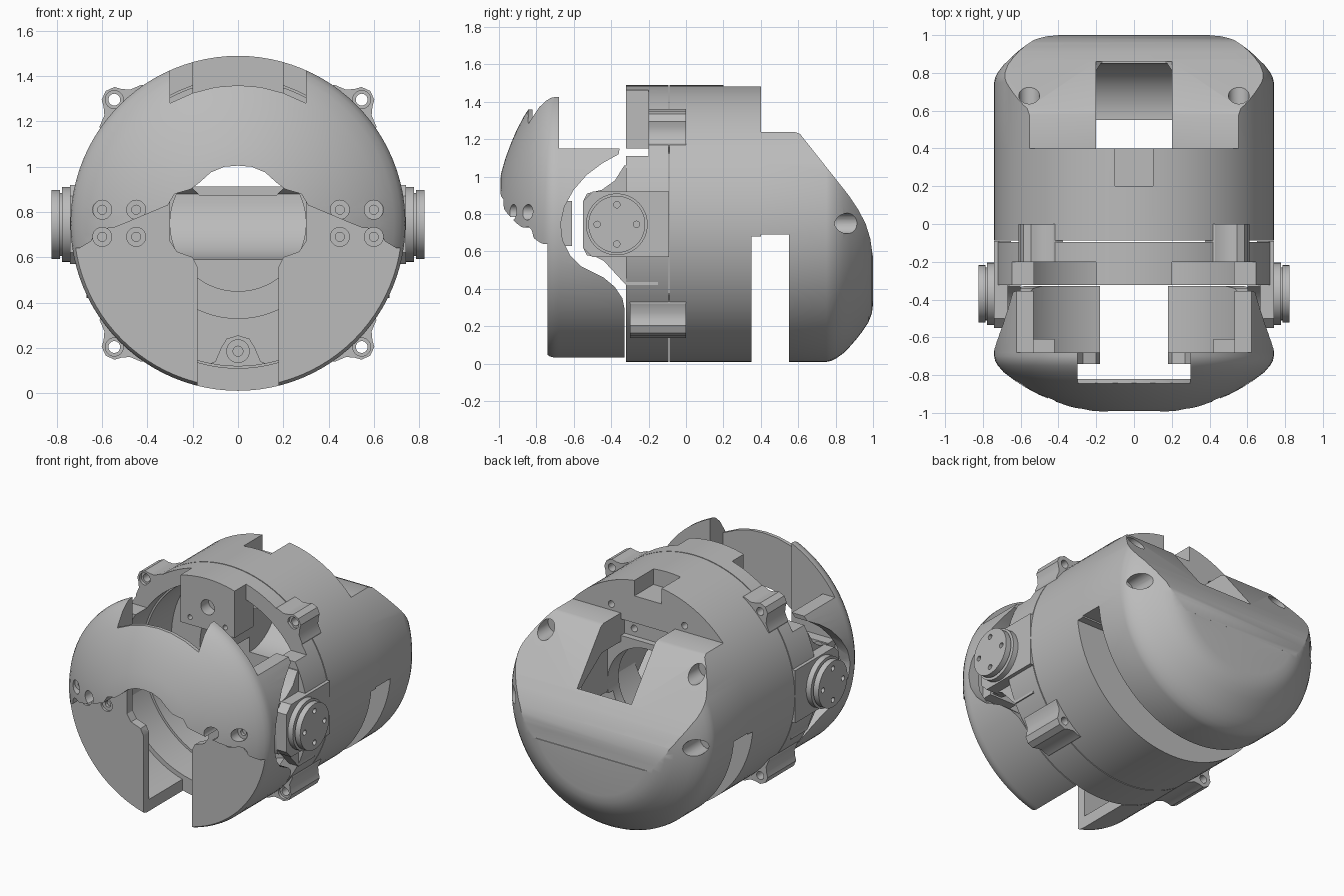
import bpy, bmesh, math

if "Cube" in bpy.data.objects:
    bpy.data.objects.remove(bpy.data.objects["Cube"], do_unlink=True)

MID = 0.75   # height of the main axis
R = 0.74     # outer radius
parts = []

grey = bpy.data.materials.new("plain_grey")
grey.use_nodes = True
grey.diffuse_color = (0.5, 0.5, 0.5, 1)
grey.node_tree.nodes["Principled BSDF"].inputs["Base Color"].default_value = (0.5, 0.5, 0.5, 1)


def make(name, bm):
    bmesh.ops.recalc_face_normals(bm, faces=bm.faces)
    me = bpy.data.meshes.new(name)
    bm.to_mesh(me)
    bm.free()
    ob = bpy.data.objects.new(name, me)
    bpy.context.collection.objects.link(ob)
    return ob


def prism(name, pts, axis, a, b):
    """Extrude 2D points along x (points are y,z) or along y (points are x,z)."""
    bm = bmesh.new()
    place = (lambda u, v, t: (t, u, v)) if axis == "x" else (lambda u, v, t: (u, t, v))
    rings = [[bm.verts.new(place(u, v, t)) for u, v in pts] for t in (a, b)]
    for ring in rings:
        bm.faces.new(ring)
    n = len(pts)
    for i in range(n):
        j = (i + 1) % n
        bm.faces.new((rings[0][i], rings[0][j], rings[1][j], rings[1][i]))
    return make(name, bm)


def revolve(name, pts, closed=False):
    """Spin (radius, y) points around the main axis."""
    bm = bmesh.new()
    vs = [bm.verts.new((r, y, MID)) for r, y in pts]
    es = [bm.edges.new(p) for p in zip(vs, vs[1:])]
    if closed:
        es.append(bm.edges.new((vs[-1], vs[0])))
    bmesh.ops.spin(bm, geom=vs + es, axis=(0, 1, 0), cent=(0, 0, MID),
                   angle=2 * math.pi, steps=96)
    bmesh.ops.remove_doubles(bm, verts=bm.verts, dist=1e-4)
    return make(name, bm)


def circle(u, v, r, n=32):
    return [(u + r * math.cos(2 * math.pi * i / n), v + r * math.sin(2 * math.pi * i / n))
            for i in range(n)]


def rod(u, v, r, axis, a, b, name="cutter", n=32):
    return prism(name, circle(u, v, r, n), axis, a, b)


def box(x0, x1, y0, y1, z0, z1, name="cutter"):
    return prism(name, [(x0, z0), (x1, z0), (x1, z1), (x0, z1)], "y", y0, y1)


def mirrored(half):
    return half + [(-x, z) for x, z in reversed(half) if x > 0]


def shape(ob, cutters=(), op="DIFFERENCE"):
    """Apply boolean cutters and remove them."""
    for c in cutters:
        m = ob.modifiers.new("cut", "BOOLEAN")
        m.object, m.operation, m.solver = c, op, "EXACT"
    if cutters:
        dg = bpy.context.evaluated_depsgraph_get()
        dg.update()
        me = bpy.data.meshes.new_from_object(ob.evaluated_get(dg))
        ob.modifiers.clear()
        ob.data = me
        for c in cutters:
            bpy.data.objects.remove(c, do_unlink=True)
    if ob not in parts:
        parts.append(ob)
    return ob


SIDES = (-1, 1)

# Main body: stepped tube with a bulkhead at the back
body = revolve("main_body", [(R, -0.088), (R, 0.4), (0.3, 0.4), (0.3, 0.28), (0.42, 0.28),
                             (0.42, 0.2), (0.63, 0.2), (0.63, -0.088)], True)
shape(body, [box(-1, 1, 0.35, 0.5, -0.1, 0.68),
             box(-0.1, 0.1, 0.2, 0.5, 1.38, 1.6),
             box(-0.2, 0.2, 0.36, 0.5, 1.09, 1.2)]
      + [rod(s * x, z, 0.022, "y", 0.3, 0.5) for s in SIDES for x, z in ((0.27, 1.28), (0.13, 1.14))])

# Screw boss inside the bottom of the body
boss = prism("lower_boss", mirrored([(0, 0.255), (0.05, 0.24), (0.075, 0.2), (0.1, 0.14),
                                     (0.16, 0.115)]), "y", 0.02, 0.21)
shape(boss, [rod(0, 0.185, 0.05, "y", 0, 0.04), rod(0, 0.185, 0.022, "y", 0, 0.1)])

# Front ring, stepped back around the upper block
ring = revolve("front_ring", [(R, -0.322), (R, -0.094), (0.64, -0.094), (0.64, -0.322)], True)
shape(ring, [box(s * 0.2, s * 0.9, -0.4, -0.2, 1.11, 1.6) for s in SIDES])

# Upper mounting block with bolt pattern
block = box(-0.2, 0.2, -0.32, -0.12, 1.15, 1.45, "upper_block")
shape(block, [rod(0, 1.3, 0.05, "y", -0.4, -0.24)]
      + [rod(s * 0.13, 1.3 + t * 0.1, 0.016, "y", -0.4, -0.28) for s in SIDES for t in SIDES])

# Four bolt lugs on the diagonals
LUG = [(-0.16, 0.69), (-0.13, 0.735), (-0.08, 0.755), (-0.055, 0.785), (-0.04, 0.812), (0, 0.827)]
outline = LUG + [(-t, r) for t, r in reversed(LUG[:-1])]
k = math.sqrt(0.5)
for s in SIDES:
    for t, front in ((1, -0.2), (-1, -0.3)):
        pts = [(s * k * (r + q), MID + t * k * (r - q)) for q, r in outline]
        lug = prism("bolt_lug", pts, "y", front, 0)
        c = 0.773 * k
        shape(lug, [rod(s * c, MID + t * c, 0.026, "y", -0.5, 0.1),
                    rod(s * c, MID + t * c, 0.04, "y", -0.5, front + 0.02)])

# Pivot brackets and pivot discs
PY, PZ = -0.37, 0.745
for s in SIDES:
    shape(prism("pivot_bracket", [(-0.15, 0.42), (-0.32, 0.42), (-0.44, 0.55), (-0.48, 0.57),
                                  (-0.53, 0.58), (-0.55, 0.62), (-0.55, 0.87), (-0.53, 0.91),
                                  (-0.45, 0.93), (-0.38, 0.98), (-0.33, 1.06), (-0.15, 1.06)],
                "x", s * 0.6, s * 0.67))
    shape(prism("pivot_pad", [(-0.09, 0.57), (-0.5, 0.57), (-0.55, 0.62), (-0.55, 0.87),
                              (-0.5, 0.92), (-0.09, 0.92)], "x", s * 0.65, s * 0.742))
    shape(rod(PY, PZ, 0.165, "x", s * 0.74, s * 0.778, "pivot_base", 64))
    shape(rod(PY, PZ, 0.14, "x", s * 0.77, s * 0.79, "pivot_neck", 64))
    disc = rod(PY, PZ, 0.152, "x", s * 0.786, s * 0.824, "pivot_disc", 64)
    shape(disc, [rod(PY + 0.105 * math.cos(i * math.pi / 2), PZ + 0.105 * math.sin(i * math.pi / 2),
                     0.017, "x", s * 0.8, s * 0.9, n=20) for i in range(4)])


def centre_slot():
    return prism("cutter", mirrored([(0.18, -0.1), (0.18, 0.56), (0.2, 0.6), (0.27, 0.625),
                                     (0.3, 0.67), (0.3, 1.7)]), "y", -0.82, -0.2)


# Front visor: domed face over flat lower plates
visor = revolve("front_visor", [(0, -1), (0.2, -1), (0.27, -0.988), (0.35, -0.965), (0.43, -0.935),
                                (0.5, -0.905), (0.57, -0.868), (0.63, -0.83), (0.69, -0.785),
                                (0.72, -0.75), (0.735, -0.725), (R, -0.7), (R, -0.68), (0, -0.68)])
lower_edge = mirrored([(0, 1.005), (0.06, 1.0), (0.12, 0.975), (0.17, 0.93), (0.21, 0.9), (0.28, 0.88),
                       (0.31, 0.83), (0.5, 0.75), (0.55, 0.73), (0.62, 0.725), (0.65, 0.67),
                       (0.7, 0.64), (0.9, 0.64), (0.9, -0.2)])
top_notch = mirrored([(0, 1.36), (0.1, 1.352), (0.2, 1.326), (0.3, 1.281), (0.3, 1.7)])
cutters = [prism("cutter", lower_edge, "y", -1.2, -0.74), centre_slot(),
           prism("cutter", top_notch, "y", -1.2, -0.2)]
for s in SIDES:
    for x in (0.45, 0.6):
        for z, floor in ((0.81, -0.8), (0.69, -0.725)):
            cutters += [rod(s * x, z, 0.042, "y", -1.2, floor), rod(s * x, z, 0.02, "y", -1.2, floor + 0.02)]
shape(visor, cutters)

# Cheek and jaw shell behind the visor, cleared around the pivots
shell = revolve("jaw_shell", [(R, -0.685), (R, -0.328), (0.665, -0.328), (0.665, -0.685)], True)
clearance = [(-0.2, 1.15), (-0.355, 1.15), (-0.36, 1.12), (-0.45, 1.07), (-0.53, 1.01), (-0.6, 0.93),
             (-0.65, 0.84), (-0.67, 0.75), (-0.66, 0.66), (-0.62, 0.58), (-0.56, 0.52),
             (-0.44, 0.46), (-0.38, 0.41), (-0.34, 0.35), (-0.326, 0.28), (-0.2, 0.28)]
shape(shell, [box(-1, 1, -0.8, 0, 1.15, 1.7), prism("cutter", clearance, "x", -1, 1), centre_slot()])

# Inner pads on the back of the visor
for s in SIDES:
    shape(box(s * 0.42, s * 0.62, -0.69, -0.61, 0.63, 0.87, "visor_pad"))

# Rear dome: rounded end trimmed by a sloping top, with neck above the gap
dome = revolve("rear_dome", [(0, 0.4), (R, 0.4), (R, 0.75), (0.735, 0.775), (0.72, 0.805), (0.695, 0.84),
                             (0.66, 0.875), (0.62, 0.91), (0.575, 0.945), (0.53, 0.975),
                             (0.48, 0.994), (0.43, 1), (0, 1)])
side = prism("cutter", [(0.39, 0.69), (0.39, 1.24), (0.58, 1.24), (0.61, 1.228), (0.87, 0.9),
                        (0.92, 0.825), (0.96, 0.75), (0.985, 0.67), (0.998, 0.58), (1.1, 0.5),
                        (1.1, -0.1), (0.55, -0.1), (0.55, 0.69)], "x", -1, 1)
shape(dome, [side], "INTERSECT")
bowl = [(0.56 + 0.29 * math.sin(i * math.pi / 24), 0.88 - 0.29 * math.cos(i * math.pi / 24)) for i in range(13)]
notch = prism("cutter", mirrored([(0.17, 0.875), (0.2, 0.905), (0.2, 1.6)]), "y", 0.3, 0.86)
shape(dome, [prism("cutter", [(0.3, 0.59)] + bowl + [(0.6, 1.05), (0.3, 1.05)], "x", -0.3, 0.3), notch]
      + [rod(s * x, z, 0.055, "y", floor, 1.2) for s in SIDES
         for x, z, floor in ((0.555, 1.14, 0.58), (0.67, MID, 0.73))])

# Material and shading
bpy.ops.object.select_all(action="DESELECT")
for ob in parts:
    ob.data.materials.clear()
    ob.data.materials.append(grey)
    for p in ob.data.polygons:
        p.material_index = 0
    ob.select_set(True)
bpy.context.view_layer.objects.active = parts[0]
bpy.ops.object.shade_smooth_by_angle(angle=math.radians(30))
